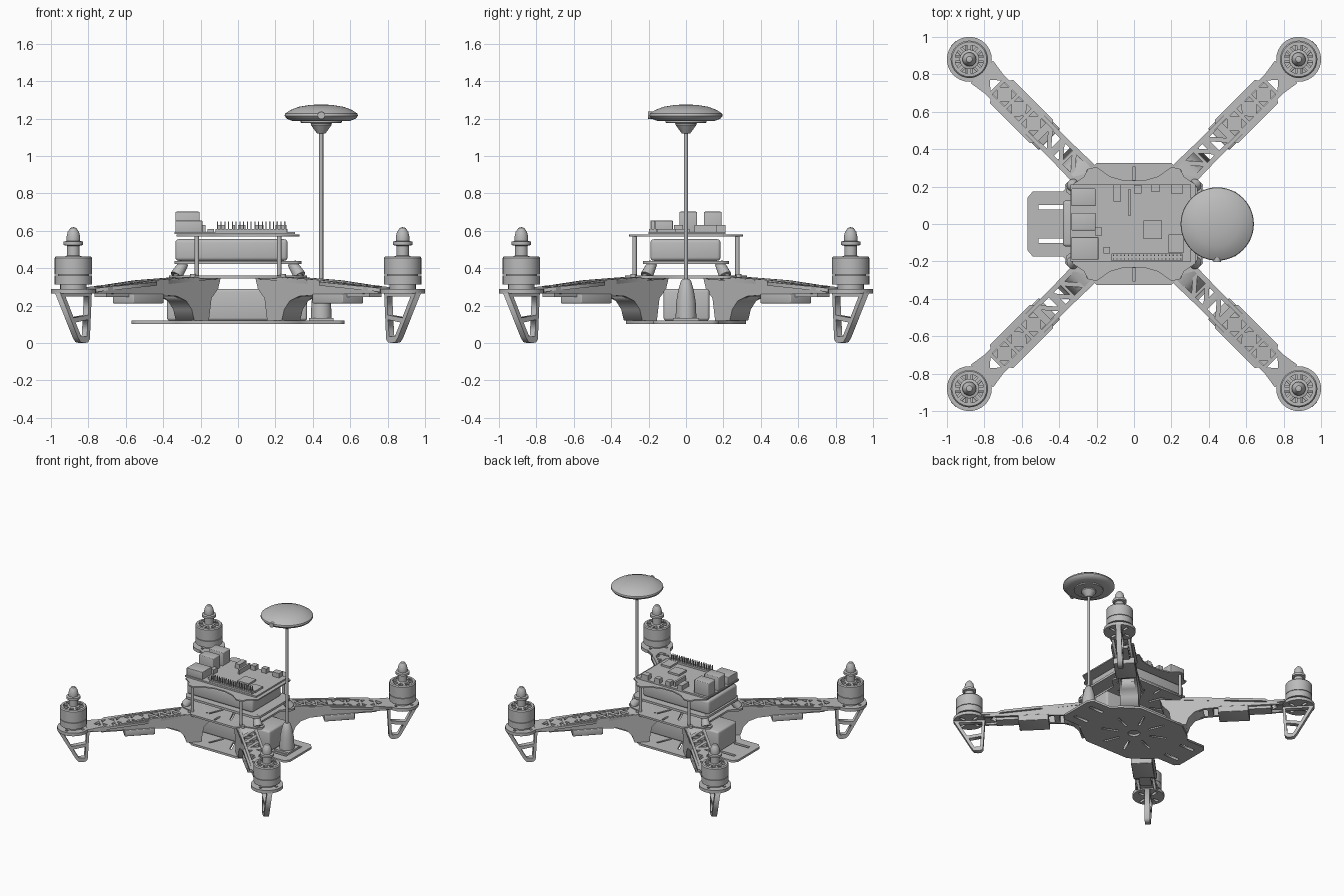
import bpy, bmesh
from math import radians, cos, sin, pi
from mathutils import Matrix, Vector

cube = bpy.data.objects.get("Cube")
if cube:
    bpy.data.objects.remove(cube, do_unlink=True)

grey = bpy.data.materials.new("mid_grey")
grey.use_nodes = True
colour = (0.5, 0.5, 0.5, 1)
grey.diffuse_color = colour
grey.node_tree.nodes["Principled BSDF"].inputs["Base Color"].default_value = colour

UPRIGHT = Matrix.Rotation(radians(90), 4, 'X')
ARM_NAMES = {45: "back_left", 135: "back_right", 225: "front_right", 315: "front_left"}


def place(name, mesh, smooth=False, per_arm=False):
    """Link a finished mesh once, or once for each of the four arms."""
    mesh.materials.clear()
    mesh.materials.append(grey)
    if smooth:
        mesh.shade_smooth()
        mesh.set_sharp_from_angle(angle=radians(35))
    spots = ARM_NAMES.items() if per_arm else [(0, "")]
    for angle, side in spots:
        obj = bpy.data.objects.new(f"{side}_{name}" if side else name, mesh)
        obj.matrix_world = Matrix.Rotation(radians(angle), 4, 'Z')
        bpy.context.scene.collection.objects.link(obj)


def finish(name, bm, smooth=False, per_arm=False):
    bmesh.ops.recalc_face_normals(bm, faces=bm.faces)
    mesh = bpy.data.meshes.new(name)
    bm.to_mesh(mesh)
    bm.free()
    place(name, mesh, smooth, per_arm)


def add_box(bm, x, y, z, bevel=0, turn=None):
    """Box from three (low, high) ranges."""
    size = Matrix.Diagonal((x[1] - x[0], y[1] - y[0], z[1] - z[0], 1))
    mid = Matrix.Translation([(a + b) / 2 for a, b in (x, y, z)])
    verts = bmesh.ops.create_cube(bm, size=1, matrix=(turn or Matrix()) @ mid @ size)["verts"]
    if bevel:
        edges = {e for v in verts for e in v.link_edges}
        bmesh.ops.bevel(bm, geom=list(edges), offset=bevel, segments=3,
                        profile=0.5, affect='EDGES')


def box(name, x, y, z, bevel=0, per_arm=False):
    bm = bmesh.new()
    add_box(bm, x, y, z, bevel)
    finish(name, bm, bevel > 0, per_arm)


def add_lathe(bm, profile, at=(0, 0), sides=32):
    """Spin a closed (radius, height) outline about a vertical axis."""
    verts = [bm.verts.new((at[0] + r, at[1], z)) for r, z in profile]
    edges = [bm.edges.new((a, b)) for a, b in zip(verts, verts[1:] + verts[:1])]
    bmesh.ops.spin(bm, geom=verts + edges, cent=(*at, 0), axis=(0, 0, 1),
                   angle=2 * pi, steps=sides, use_merge=True)
    bmesh.ops.remove_doubles(bm, verts=bm.verts, dist=0.0002)


def lathe(name, profile, at=(0, 0), sides=32, per_arm=False):
    bm = bmesh.new()
    add_lathe(bm, profile, at, sides)
    finish(name, bm, True, per_arm)


def rod(r, low, high):
    return [(0, low), (r, low), (r, high), (0, high)]


def plate(name, loops, low, high, matrix=None, per_arm=False):
    """Flat sheet with an outline (first loop) and holes (the others)."""
    curve = bpy.data.curves.new(name, 'CURVE')
    curve.dimensions, curve.fill_mode = '2D', 'BOTH'
    curve.extrude = (high - low) / 2
    for loop in loops:
        spline = curve.splines.new('POLY')
        spline.points.add(len(loop) - 1)
        for point, (x, y) in zip(spline.points, loop):
            point.co = (x, y, 0, 1)
        spline.use_cyclic_u = True
    helper = bpy.data.objects.new(name + "_helper", curve)
    bpy.context.scene.collection.objects.link(helper)
    deps = bpy.context.evaluated_depsgraph_get()
    mesh = bpy.data.meshes.new_from_object(helper.evaluated_get(deps))
    bpy.data.objects.remove(helper, do_unlink=True)
    mesh.transform((matrix or Matrix()) @ Matrix.Translation((0, 0, (low + high) / 2)))
    bm = bmesh.new()
    bm.from_mesh(mesh)
    bmesh.ops.remove_doubles(bm, verts=bm.verts, dist=0.0001)
    finish(name, bm, False, per_arm)


def four_way(q):
    """Mirror first-quadrant points into a full outline."""
    left = [(-x, y) for x, y in reversed(q)]
    return q + left + [(-x, -y) for x, y in q + left]


def circle(r, x=0, y=0, n=32):
    return [(x + r * cos(2 * pi * i / n), y + r * sin(2 * pi * i / n)) for i in range(n)]


def slot(x, y, length, width, angle=0):
    c, s, a, b = cos(angle), sin(angle), length / 2, width / 2
    return [(x + u * c - v * s, y + u * s + v * c)
            for u, v in ((-a, -b), (a, -b), (a, b), (-a, b))]


# Frame plates
rays = [slot(0.19 * cos(a), 0.19 * sin(a), 0.13, 0.016, a)
        for a in (i * pi / 4 + pi / 8 for i in range(8))]
tongue_slots = [slot(x, y, 0.13, 0.025) for x in (-0.445, 0.445) for y in (-0.09, 0.09)]
bottom = four_way([(0.57, 0.14), (0.54, 0.175), (0.38, 0.175), (0.33, 0.23), (0.2, 0.32)])
plate("bottom_plate", [bottom, circle(0.045)] + rays + tongue_slots, 0.103, 0.12)
top = four_way([(0.3, 0.12), (0.36, 0.17), (0.37, 0.21), (0.33, 0.25), (0.25, 0.27), (0.2, 0.325)])
plate("top_plate", [top, circle(0.045), slot(0, 0.27, 0.016, 0.07), slot(0, -0.27, 0.016, 0.07)]
      + rays, 0.345, 0.36)
box("battery", (-0.38, 0.37), (-0.12, 0.125), (0.12, 0.29), 0.015)

# Arms, built along +x and turned to each corner
rail = [(1.13, 0.29), (1, 0.305), (0.72, 0.335), (0.55, 0.345), (0.42, 0.352), (0.2, 0.352),
        (0.22, 0.29), (0.27, 0.24), (0.29, 0.12), (0.4, 0.12), (0.42, 0.18), (0.46, 0.225),
        (0.53, 0.25), (0.7, 0.26), (1.13, 0.265)]
for side, y in (("left", -0.06), ("right", 0.06)):
    plate(f"arm_{side}_rail", [rail], y - 0.01, y + 0.01, UPRIGHT, True)
root = [p for p in rail if p[0] < 0.54]
plate("arm_root", [root], -0.05, 0.05, UPRIGHT, True)
half = [(1.15, 0.085), (1.02, 0.065), (1, 0.088), (0.7, 0.088), (0.68, 0.068), (0.38, 0.075), (0.24, 0.085)]
deck = half + [(x, -y) for x, y in reversed(half)]
holes = []
for i in range(3):
    a, b, w = 0.42 + 0.09 * i, 0.495 + 0.09 * i, 0.045
    holes += [[(a, -w), (b - 0.015, -w), (a, w - 0.02)], [(b, w), (a + 0.015, w), (b, 0.02 - w)]]
for i in range(3):
    a, b, w = 0.715 + 0.11 * i, 0.805 + 0.11 * i, 0.047
    for s in (-w, w):
        holes += [[(a, s), (a + 0.035, s), (a, s * 0.2)], [(b, s), (b - 0.035, s), (b, s * 0.2)]]
holes.append([(1.045, -0.04), (1.09, 0), (1.045, 0.04)])
slope = Matrix()
slope[2][0], slope[2][3] = -0.075, 0.38
plate("arm_deck", [deck] + holes, -0.02, 0, slope, True)
box("speed_controller", (0.64, 0.87), (-0.08, 0.08), (0.212, 0.262), 0.006, True)
box("controller_lead", (0.87, 1.04), (-0.045, 0.045), (0.245, 0.268), 0, True)
box("arm_cross_brace", (0.56, 0.6), (-0.055, 0.055), (0.255, 0.33), 0, True)

# Motor mounts and landing legs
M = 1.245
vents = [slot(M + 0.07 * cos(a), 0.07 * sin(a), 0.05, 0.02, a)
         for a in (pi / 4, 3 * pi / 4, 5 * pi / 4, 7 * pi / 4)]
plate("motor_mount", [circle(0.12, M), circle(0.02, M, n=16)] + vents, 0.265, 0.29, per_arm=True)
leg = [(1.125, 0.27), (1.14, 0.02), (1.155, 0.004), (1.18, 0), (1.21, 0.005), (1.23, 0.03), (1.365, 0.27)]
window = [(1.148, 0.25), (1.152, 0.15), (1.262, 0.135), (1.325, 0.25)]
foot_hole = [(1.155, 0.125), (1.162, 0.035), (1.205, 0.035), (1.248, 0.11)]
plate("landing_leg", [leg, window, foot_hole], -0.02, 0.02, UPRIGHT, True)

# Motors
AT = (M, 0)
lathe("motor_base", rod(0.07, 0.285, 0.32), AT, per_arm=True)
lathe("motor_lower_ring", [(0.08, 0.312), (0.1, 0.312), (0.1, 0.362), (0.08, 0.362)], AT, per_arm=True)
lathe("motor_bell", [(0.085, 0.366), (0.1, 0.366), (0.1, 0.455), (0.093, 0.463), (0.076, 0.463),
                     (0.076, 0.45), (0.085, 0.445)], AT, per_arm=True)
lathe("motor_stator", rod(0.083, 0.315, 0.37), AT, per_arm=True)
bm = bmesh.new()
for i in range(8):
    turn = Matrix.Translation((M, 0, 0)) @ Matrix.Rotation(i * pi / 4, 4, 'Z')
    add_box(bm, (0.02, 0.082), (-0.009, 0.009), (0.44, 0.462), 0, turn)
    add_box(bm, (0.03, 0.08), (-0.02, 0.02), (0.37, 0.42), 0.006, turn)
finish("motor_spokes_and_coils", bm, False, True)
lathe("motor_shaft", [(0, 0.37), (0.045, 0.37), (0.045, 0.463), (0.034, 0.468), (0.034, 0.52),
                      (0.052, 0.524), (0.052, 0.542), (0.036, 0.546), (0.037, 0.565),
                      (0.03, 0.595), (0.016, 0.615), (0, 0.62)], AT, per_arm=True)

# Arm bolts on the top plate
bm = bmesh.new()
for x, y in ((0.33, 0.22), (0.24, 0.28)):
    for sx in (-1, 1):
        for sy in (-1, 1):
            add_lathe(bm, rod(0.016, 0.35, 0.37), (sx * x, sy * y), 12)
finish("arm_bolts", bm, True)

# Damped deck and pack
bm, posts = bmesh.new(), bmesh.new()
for sx in (-1, 1):
    for sy in (-1, 1):
        low, high = Vector((sx * 0.33, sy * 0.21, 0.36)), Vector((sx * 0.29, sy * 0.18, 0.425))
        lean = high - low
        bmesh.ops.create_cone(bm, cap_ends=True, segments=16, radius1=0.034, radius2=0.026,
                              depth=lean.length, matrix=Matrix.Translation((low + high) / 2)
                              @ lean.to_track_quat('Z', 'Y').to_matrix().to_4x4())
        add_lathe(posts, rod(0.012, 0.35, 0.578), (sx * 0.22, sy * 0.275), 12)
finish("dampers", bm, True)
finish("standoffs", posts, True)
plate("damped_deck", [four_way([(0.34, 0.19), (0.31, 0.23)])], 0.422, 0.44)
box("power_pack", (-0.335, 0.265), (-0.19, 0.185), (0.44, 0.555), 0.018)
upper = four_way([(0.33, 0.16), (0.33, 0.21), (0.27, 0.25), (0.245, 0.295), (0.2, 0.305),
                  (0.13, 0.255), (0.05, 0.232)])
plate("upper_plate", [upper], 0.57, 0.58)

# Computer board
box("circuit_board", (-0.34, 0.305), (-0.2, 0.21), (0.583, 0.595))
box("network_socket", (-0.335, -0.19), (-0.19, -0.07), (0.59, 0.655), 0.004)
for name, y in (("inner", -0.035), ("outer", 0.095)):
    box(name + "_port_block", (-0.335, -0.205), (y, y + 0.095), (0.59, 0.702), 0.006)
chips = [(0.1, -0.03, 0.1, 0.1), (0.225, -0.105, 0.08, 0.1), (-0.145, -0.14, 0.035, 0.035),
         (-0.09, 0.165, 0.04, 0.09), (0.02, 0.185, 0.04, 0.045), (0.115, 0.19, 0.045, 0.04),
         (0.23, 0.185, 0.06, 0.05), (-0.19, -0.04, 0.03, 0.05), (-0.025, 0.115, 0.016, 0.14)]
bm = bmesh.new()
for i, (x, y, w, d) in enumerate(chips):
    add_box(bm, (x - w / 2, x + w / 2), (y - d / 2, y + d / 2), (0.59, 0.61 if i < 3 else 0.632))
finish("chips_and_sockets", bm)
bm = bmesh.new()
add_box(bm, (-0.12, 0.26), (-0.197, -0.157), (0.59, 0.61))
for i in range(19):
    for y in (-0.187, -0.167):
        x = -0.11 + 0.02 * i
        add_box(bm, (x - 0.003, x + 0.003), (y - 0.003, y + 0.003), (0.6, 0.65))
finish("pin_header", bm)

# Antenna mast
MAST = (0.445, 0)
box("mast_foot", (0.38, 0.51), (-0.07, 0.07), (0.118, 0.135))
lathe("mast_socket", [(0, 0.13), (0.056, 0.13), (0.052, 0.22), (0.042, 0.28), (0.028, 0.33),
                      (0.018, 0.342), (0, 0.342)], MAST)
lathe("mast_rod", rod(0.011, 0.33, 1.14), MAST, 16)
lathe("mast_collar", [(0, 1.12), (0.022, 1.12), (0.055, 1.165), (0.055, 1.175), (0.11, 1.178),
                      (0.11, 1.192), (0, 1.192)], MAST)
lathe("antenna_dome", [(0, 1.188), (0.155, 1.188), (0.185, 1.2), (0.196, 1.215), (0.193, 1.227),
                       (0.165, 1.246), (0.12, 1.263), (0.06, 1.273), (0, 1.276)], MAST, 48)
bm = bmesh.new()
bmesh.ops.create_cone(bm, cap_ends=True, segments=16, radius1=0.02, radius2=0.02, depth=0.04,
                      matrix=Matrix.Translation((0.445, -0.182, 1.217)) @ UPRIGHT)
finish("antenna_knob", bm, True)
